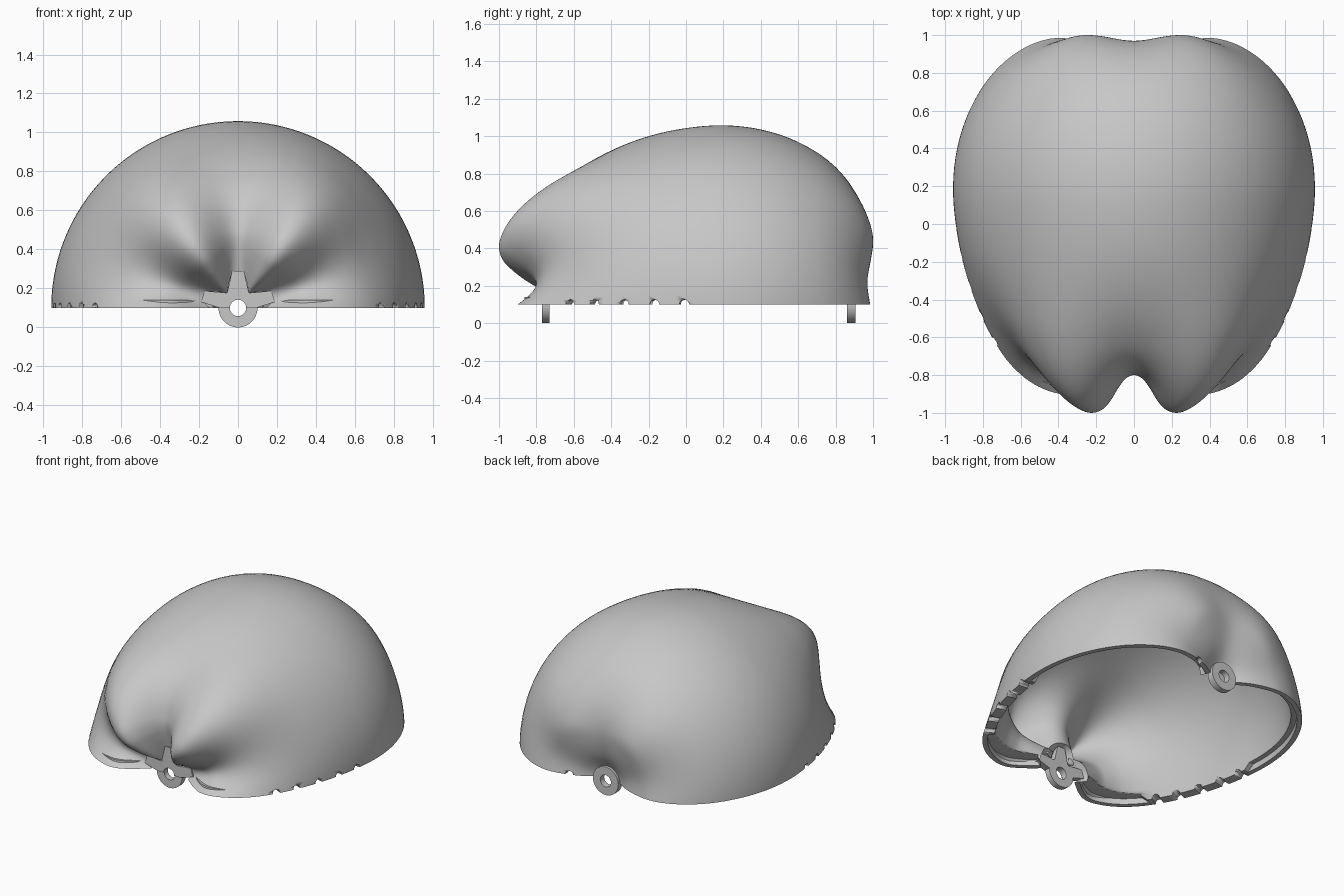
import bpy, bmesh, math
from mathutils import Vector, Matrix

if "Cube" in bpy.data.objects:
    bpy.data.objects.remove(bpy.data.objects["Cube"])

AXIS_Z = 0.1          # height of the lengthwise axis
THICK = 0.07          # wall thickness
STEP = 0.04           # height of the rim's inner ledge
NT, SUB = 120, 4      # steps around, steps per profile span

grey = bpy.data.materials.new("matte grey")
grey.diffuse_color = (0.57, 0.57, 0.57, 1)
grey.use_nodes = True
grey.node_tree.nodes["Principled BSDF"].inputs["Base Color"].default_value = grey.diffuse_color

# lengthwise profiles (y, radius) on a lobe crest and in a valley
LOBE = [(-.77, .10), (-.84, .15), (-.93, .235), (-.985, .31), (-1, .385), (-.975, .48), (-.905, .59),
        (-.8, .686), (-.6, .795), (-.4, .862), (-.2, .912), (0, .945), (.2, .958), (.4, .937), (.6, .874),
        (.8, .755), (.9, .655), (.97, .54), (1, .43), (.985, .32), (.945, .2), (.88, .09)]
VALLEY = [(-.765, .185), (-.776, .23), (-.788, .28), (-.797, .325), (-.8, .37), (-.79, .43), (-.765, .51),
          (-.71, .60), (-.57, .725), (-.39, .828), (-.2, .90), (0, .943), (.2, .958), (.4, .936), (.6, .869),
          (.8, .735), (.89, .625), (.95, .5), (.97, .385), (.96, .28), (.93, .18), (.88, .09)]


def spline(pts):
    """Smooth resampling of a profile, with tangents weighted by chord length."""
    p = [Vector(q) for q in pts]
    p = [2 * p[0] - p[1]] + p + [2 * p[-1] - p[-2]]
    ln = [(b - a).length for a, b in zip(p, p[1:])]
    vel = [None] + [((p[i] - p[i - 1]) / ln[i - 1] * ln[i] + (p[i + 1] - p[i]) / ln[i] * ln[i - 1])
                    / (ln[i] + ln[i - 1]) for i in range(1, len(p) - 1)]
    out = []
    for i in range(1, len(p) - 2):
        for k in range(SUB):
            t = k / SUB
            t2, t3 = t * t, t ** 3
            out.append((2 * t3 - 3 * t2 + 1) * p[i] + (t3 - 2 * t2 + t) * ln[i] * vel[i]
                       + (3 * t2 - 2 * t3) * p[i + 1] + (t3 - t2) * ln[i] * vel[i + 1])
    return out + [p[-2]]


lobe, valley = spline(LOBE), spline(VALLEY)
N = len(lobe)


def surf(i, th):
    """Five-lobed surface point."""
    i = max(0, min(N - 1, i))
    w = 0.5 + 0.5 * math.cos(5 * (th - math.radians(54)))
    y, r = valley[i].lerp(lobe[i], w)
    return Vector((r * math.cos(th), y, AXIS_Z + r * math.sin(th)))


def normal(i, th):
    du = surf(i + 1, th) - surf(i - 1, th)
    dv = surf(i, th + .01) - surf(i, th - .01)
    return du.cross(dv).normalized()


def finish(name, bm, angle=35):
    bmesh.ops.recalc_face_normals(bm, faces=bm.faces)
    me = bpy.data.meshes.new(name)
    bm.to_mesh(me)
    bm.free()
    me.materials.append(grey)
    ob = bpy.data.objects.new(name, me)
    bpy.context.collection.objects.link(ob)
    bpy.ops.object.select_all(action='DESELECT')
    ob.select_set(True)
    bpy.context.view_layer.objects.active = ob
    bpy.ops.object.shade_smooth_by_angle(angle=math.radians(angle))
    return ob


def arc(r, a0, a1, n):
    angles = [math.radians(a0 + (a1 - a0) * k / n) for k in range(n + 1)]
    return [(r * math.cos(a), r * math.sin(a)) for a in angles]


def prism(name, pts, y0, y1):
    """Extrude an x-z outline along y."""
    bm = bmesh.new()
    f = bm.faces.new([bm.verts.new((x, y0, AXIS_Z + z)) for x, z in pts])
    new = bmesh.ops.extrude_face_region(bm, geom=[f])["geom"]
    bmesh.ops.translate(bm, vec=(0, y1 - y0, 0), verts=[v for v in new if isinstance(v, bmesh.types.BMVert)])
    if len(bm.faces) == len(pts) + 1:
        bm.faces.new([v for v in bm.verts][:len(pts)])
    return finish(name, bm)


def eyelet(name, y0, y1, r_in=.042, r_out=.1, n=48):
    """Flat ring around the axis."""
    bm = bmesh.new()
    loops = [[bm.verts.new((x, y, AXIS_Z + z)) for x, z in arc(r, 0, 360, n)[:-1]]
             for r, y in ((r_in, y0), (r_out, y0), (r_out, y1), (r_in, y1))]
    for a, b in zip(loops, loops[1:] + loops[:1]):
        for k in range(n):
            bm.faces.new((a[k], a[(k + 1) % n], b[(k + 1) % n], b[k]))
    return finish(name, bm)


# hollow half shell, rim with an inner ledge except along the vented sides
bm = bmesh.new()
outer, inner, rims = [], [], [[], []]
for i in range(N):
    ro, ri = [], []
    y_rim = surf(i, 0).y
    plain = i in (0, N - 1) or (-.68 < y_rim < .05 and i > 24)
    ledge = 0 if plain else STEP
    for j in range(NT + 1):
        th = math.pi * j / NT
        p, n = surf(i, th), normal(i, th)
        edge = j in (0, NT)
        # near the rim the wall is offset sideways only
        n.z *= 0 if edge else min(1, (p.z - AXIS_Z) / .1)
        n.normalize()
        q = p - n * THICK
        q.z = AXIS_Z + ledge if edge else max(q.z, AXIS_Z + ledge + .0005 * min(j, NT - j))
        ro.append(bm.verts.new(p))
        ri.append(bm.verts.new(q))
        if edge:
            strip = [bm.verts.new(p - n * d + Vector((0, 0, z))) for d, z in ((.034, 0), (.036, ledge))]
            rims[j > 0].append([ro[-1]] + strip + [ri[-1]])
    outer.append(ro)
    inner.append(ri)
for grid in (outer, inner, *rims):
    for a, b in zip(grid, grid[1:]):
        for k in range(len(a) - 1):
            bm.faces.new((a[k], a[k + 1], b[k + 1], b[k]))
for e in (0, N - 1):
    for j in range(NT):
        o, n = outer[e], inner[e]
        first = rims[0][e] if j == 0 else [o[j], n[j]]
        last = rims[1][e] if j == NT - 1 else [o[j + 1], n[j + 1]]
        bm.faces.new(first + last[::-1])
shell = finish("shell", bm)

# small half-round notches along the rim
bm = bmesh.new()
spots = []
for y in (-.62, -.49, -.33, -.17, -.01):
    x = min((surf(i, 0) for i in range(28, N)), key=lambda p: abs(p.y - y)).x
    spots += [(x, y), (-x, y)]
for x, y in spots + [(.25, .96)]:
    across = Vector((0, 1, 0)) if y > .9 else Vector((x, (y - .2) * .5, 0))
    rot = across.to_track_quat('Z', 'Y').to_matrix().to_4x4()
    bmesh.ops.create_cone(bm, cap_ends=True, segments=20, radius1=.026, radius2=.026, depth=.3,
                          matrix=Matrix.Translation((x, y, AXIS_Z)) @ rot)
cutter = finish("notch_cutter", bm)
cutter.hide_render = True
cutter.display_type = 'WIRE'
cut = shell.modifiers.new("notches", 'BOOLEAN')
cut.operation, cut.object, cut.solver = 'DIFFERENCE', cutter, 'EXACT'

# star plate at the front, arms lying in the valleys, with a bore in the middle
star = []
for deg in (18, 90, 162):
    a = math.radians(deg)
    for along, side in ((.08, -.055), (.19, -.03), (.19, .03), (.08, .055)):
        x = along * math.cos(a) - side * math.sin(a)
        z = along * math.sin(a) + side * math.cos(a)
        star.append((x, max(z, 0)))
prism("star_plate", star + arc(.042, 180, 0, 24), -.778, -.73)

# pivot eyelets at both ends
eyelet("front_eyelet", -.77, -.73)
eyelet("back_eyelet", .86, .905)
